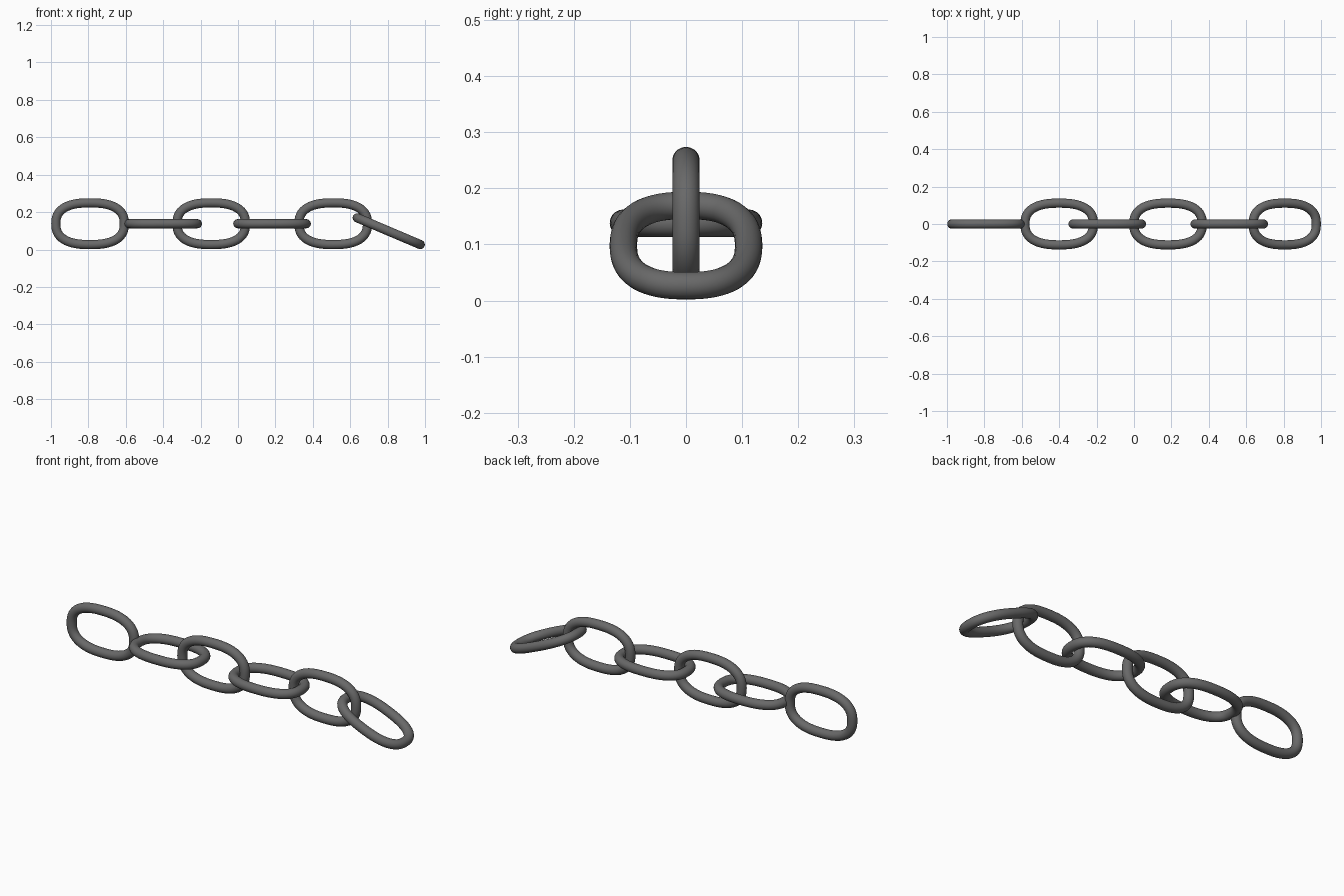
import bpy, bmesh
from math import sin, cos, pi, radians
from mathutils import Vector, Matrix

if "Cube" in bpy.data.objects:
    bpy.data.objects.remove(bpy.data.objects["Cube"])

HALF_LEN, HALF_WID, TUBE = 0.183, 0.1115, 0.0245
STEPS, SIDES, POWER = 64, 20, 2.5

# dark iron
iron = bpy.data.materials.new("dark_iron")
iron.diffuse_color = (0.14, 0.14, 0.14, 1)
iron.use_nodes = True
iron.node_tree.nodes["Principled BSDF"].inputs["Base Color"].default_value = iron.diffuse_color


def rounded(t):
    # rounded-oblong centreline of a link
    c, s = cos(t), sin(t)
    r = (abs(c) ** POWER + abs(s) ** POWER) ** (-1 / POWER)
    return Vector((HALF_LEN * c * r, HALF_WID * s * r, 0))


def link(name, x, z, roll=0, pitch=0):
    bm = bmesh.new()
    rings = []
    for i in range(STEPS):
        t = 2 * pi * i / STEPS
        p = rounded(t)
        tangent = (rounded(t + 0.01) - rounded(t - 0.01)).normalized()
        out = Vector((tangent.y, -tangent.x, 0))
        rings.append([bm.verts.new(p + TUBE * (out * cos(a) + Vector((0, 0, sin(a)))))
                      for a in (2 * pi * j / SIDES for j in range(SIDES))])
    for i in range(STEPS):
        a, b = rings[i], rings[(i + 1) % STEPS]
        for j in range(SIDES):
            k = (j + 1) % SIDES
            bm.faces.new((a[j], b[j], b[k], a[k])).smooth = True
    bmesh.ops.recalc_face_normals(bm, faces=bm.faces)
    mesh = bpy.data.meshes.new(name)
    bm.to_mesh(mesh)
    bm.free()
    mesh.materials.append(iron)
    ob = bpy.data.objects.new(name, mesh)
    bpy.context.collection.objects.link(ob)
    ob.matrix_world = (Matrix.Translation((x, 0, z))
                       @ Matrix.Rotation(radians(pitch), 4, 'Y')
                       @ Matrix.Rotation(radians(roll), 4, 'X'))


# alternating upright and flat links
for n, x in enumerate((-0.791, -0.40, -0.143, 0.182, 0.509)):
    link(f"chain_link_{n + 1}", x, 0.138, roll=90 if n % 2 == 0 else 0)

# drooping end link
link("chain_end_link", 0.806, 0.098, pitch=23)
